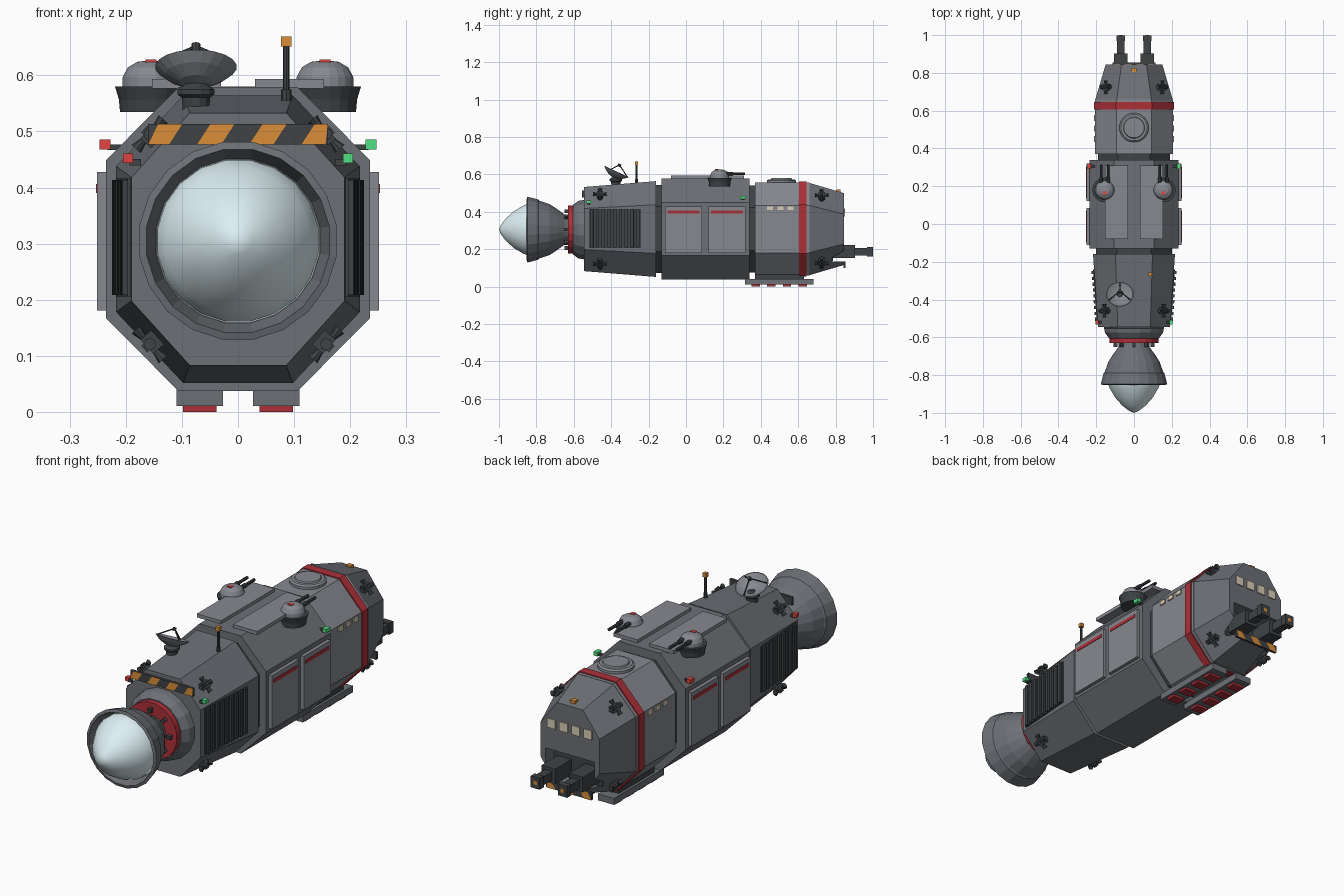
import bpy, bmesh, math
from mathutils import Matrix, Vector

if "Cube" in bpy.data.objects:
    bpy.data.objects.remove(bpy.data.objects["Cube"])

def mat(name, r, g, b):
    m = bpy.data.materials.new(name)
    m.diffuse_color = (r, g, b, 1)
    m.use_nodes = True
    m.node_tree.nodes["Principled BSDF"].inputs["Base Color"].default_value = m.diffuse_color
    return m

HULL = mat("hull_grey", .15, .16, .18)
LIGHT = mat("panel_grey", .24, .25, .28)
DARK = mat("dark_grey", .05, .055, .06)
RED = mat("red", .42, .03, .04)
LAMP = mat("red_lamp", .75, .06, .05)
GREEN = mat("green_lamp", .08, .75, .22)
ORANGE = mat("orange", .7, .27, .04)
GLOW = mat("pale_glow", .72, .86, .9)
CREAM = mat("window_cream", .7, .62, .47)
CZ = .308  # hull axis height

def finish(name, bm, m):
    bmesh.ops.recalc_face_normals(bm, faces=bm.faces)
    me = bpy.data.meshes.new(name)
    bm.to_mesh(me)
    bm.free()
    me.materials.append(m)
    ob = bpy.data.objects.new(name, me)
    bpy.context.collection.objects.link(ob)
    return ob

def add_box(bm, c, s, M=Matrix()):
    bmesh.ops.create_cube(bm, size=1, matrix=M @ Matrix.Translation(c) @ Matrix.Diagonal((*s, 1)))

def box(name, c, s, m, M=Matrix()):
    bm = bmesh.new()
    add_box(bm, c, s, M)
    return finish(name, bm, m)

def skin(bm, rings):
    for a, b in zip(rings, rings[1:]):
        for i in range(len(a)):
            j = (i + 1) % len(a)
            bm.faces.new((a[i], a[j], b[j], b[i]))
    bm.faces.new(rings[0])
    bm.faces.new(rings[-1])

def loft(name, sections, m=HULL):
    """Octagonal hull; section = y, half width, half height, flat half width, side half height."""
    bm, rings = bmesh.new(), []
    for y, w, h, t, s in sections:
        pts = [(t, h), (w, s), (w, -s), (t, -h), (-t, -h), (-w, -s), (-w, s), (-t, h)]
        rings.append([bm.verts.new((x, y, CZ + z)) for x, z in pts])
    skin(bm, rings)
    return finish(name, bm, m)

def lathe(name, profile, n, m, M=Matrix()):
    """Revolve (radius, height) points around local z."""
    bm, rings = bmesh.new(), []
    for r, z in profile:
        rings.append([bm.verts.new(M @ Vector((r * math.cos(a), r * math.sin(a), z)))
                      for a in (2 * math.pi * (i + .5) / n for i in range(n))])
    skin(bm, rings)
    bmesh.ops.remove_doubles(bm, verts=bm.verts, dist=1e-5)
    return finish(name, bm, m)

def rod(bm, a, b, r, n=8, r2=None):
    a, b = Vector(a), Vector(b)
    M = Matrix.Translation((a + b) / 2) @ (b - a).to_track_quat('Z', 'Y').to_matrix().to_4x4()
    bmesh.ops.create_cone(bm, cap_ends=True, segments=n, radius1=r, radius2=r if r2 is None else r2,
                          depth=(b - a).length, matrix=M)

# Hull sections
loft("engine_hull", [(-.545, .19, .225, .086, .11), (-.16, .217, .256, .098, .13)])
loft("rear_neck", [(-.17, .2, .235, .09, .12), (-.12, .2, .235, .09, .12)], DARK)
loft("middle_hull", [(-.13, .235, .271, .106, .141), (.34, .235, .271, .106, .141)])
loft("front_neck", [(.33, .19, .232, .085, .115), (.38, .19, .232, .085, .115)], DARK)
loft("crew_hull", [(.37, .206, .248, .092, .127), (.66, .206, .248, .092, .127)], LIGHT)
loft("red_band", [(.605, .211, .253, .094, .13), (.645, .211, .253, .094, .13)], RED)
nose = loft("nose", [(.655, .206, .248, .092, .127), (.845, .15, .192, .066, .08)])

# Docking recess cut into the nose
cutter = box("recess_cutter", (0, .84, .205), (.25, .12, .14), DARK)
cut = nose.modifiers.new("recess", 'BOOLEAN')
cut.object = cutter
cut.operation = 'DIFFERENCE'
cut.solver = 'EXACT'
bpy.context.view_layer.objects.active = nose
bpy.ops.object.modifier_apply(modifier=cut.name)
bpy.data.objects.remove(cutter)
box("recess_back", (0, .783, .205), (.245, .004, .135), DARK)

# Twin nose barrels
for x in (-.07, .07):
    bm = bmesh.new()
    add_box(bm, (x, .84, .187), (.07, .125, .07))
    add_box(bm, (x, .935, .187), (.038, .09, .04))
    add_box(bm, (x, .984, .187), (.046, .03, .052))
    finish("nose_barrel", bm, DARK)
    box("muzzle_light", (x, .999, .187), (.018, .002, .018), ORANGE)

# Hazard-striped plates, front and back
def hazard(name, y, z, half, h, out):
    box(name + "_plate", (0, y, z), (2 * half, .012, h), DARK)
    bm = bmesh.new()
    x, yy = -half - .006, y + out * .0075
    while x < half:
        pts = [(x, -1), (x + .043, -1), (x + .067, 1), (x + .024, 1)]
        bm.faces.new([bm.verts.new((min(max(px, -half), half), yy, z + s * h / 2)) for px, s in pts])
        x += .093
    finish(name + "_stripes", bm, ORANGE)

hazard("engine_hazard", -.55, .495, .16, .037, -1)
hazard("nose_hazard", .848, .117, .115, .034, 1)

# Windows
for i in range(4):
    box("nose_window", ((i - 1.5) * .062, .846, .396), (.042, .008, .042), CREAM)
for s in (-1, 1):
    for y in (.45, .505, .56):
        box("side_window", (s * .207, y, .419), (.01, .032, .02), CREAM)

# Main engine: collar, red ring, bolts, bell and glow (local z points to -y)
AFT = Matrix.Translation((0, 0, .305)) @ Matrix.Rotation(math.pi / 2, 4, 'X')
lathe("engine_collar", [(.163, .54), (.157, .575), (.135, .605)], 16, HULL, AFT)
lathe("engine_ring", [(.13, .60), (.13, .63)], 20, RED, AFT)
bm = bmesh.new()
for i in range(8):
    add_box(bm, (.098, 0, .637), (.02, .016, .026), AFT @ Matrix.Rotation(i * math.pi / 4, 4, 'Z'))
finish("engine_bolts", bm, DARK)
lathe("engine_bell", [(.07, .625), (.082, .65), (.112, .69), (.138, .73), (.157, .785), (.163, .79), (.178, .848),
                      (.165, .852), (.148, .80)], 20, HULL, AFT)
glow = lathe("engine_glow", [(.147, .80), (.145, .835), (.13, .87), (.1, .92), (.062, .962),
                             (.025, .99), (0, 1.0)], 20, GLOW, AFT)
for p in glow.data.polygons:
    p.use_smooth = True

for s in (-1, 1):
    # Side armour panels with red stripes
    for y in (-.013, .22):
        box("side_panel", (s * .24, y, .304), (.022, .198, .247), LIGHT)
        box("side_stripe", (s * .25, y, .398), (.007, .17, .016), RED)
    # Radiator grille following the hull taper
    M = Matrix.Translation((s * .2025, -.38, .311)) @ Matrix.Rotation(-s * math.atan2(.027, .385), 4, 'Z')
    box("radiator_back", (0, 0, 0), (.008, .28, .21), DARK, M)
    bm = bmesh.new()
    for i in range(9):
        add_box(bm, (s * .006, -.124 + i * .031, 0), (.014, .017, .205), M)
    finish("radiator_slats", bm, DARK)
    # Navigation lights
    lamp = GREEN if s > 0 else LAMP
    box("middle_nav_light", (s * .237, .305, .477), (.02, .03, .018), lamp)
    box("middle_nav_stem", (s * .218, .305, .472), (.03, .014, .01), DARK)
    box("rear_nav_light", (s * .196, -.52, .452), (.018, .022, .017), lamp)
    box("rear_nav_stem", (s * .183, -.52, .445), (.02, .012, .012), DARK)
    # Roof plates
    box("roof_plate", (s * .092, .115, .585), (.123, .39, .017), LIGHT)
    # Gun turrets
    T = Matrix.Translation((s * .155, .18, 0))
    lathe("turret_base", [(.056, .535), (.058, .557), (.065, .58)], 20, DARK, T)
    lathe("turret_dome", [(.052, .575), (.051, .597), (.042, .614), (.025, .624), (0, .627)], 20, LIGHT, T)
    box("turret_light", (0, -.016, .623), (.02, .018, .01), LAMP, T)
    bm = bmesh.new()
    for x in (-.018, .018):
        rod(bm, (s * .155 + x, .2, .604), (s * .155 + x, .315, .604), .007)
        rod(bm, (s * .155 + x, .2, .604), (s * .155 + x, .25, .604), .01)
    finish("turret_barrels", bm, DARK)
    # Belly skids with red pads
    box("skid", (s * .068, .498, .026), (.083, .365, .03), HULL)
    box("skid_mount", (s * .068, .5, .05), (.06, .26, .03), DARK)
    for i in range(4):
        box("skid_pad", (s * .068, .372 + i * .084, .007), (.06, .045, .014), RED)
    # Thruster quads on the slanted faces
    for v in (-1, 1):
        for y, x, z in ((-.46, .147, .178), (.725, .139, .172)):
            n = Vector((s * .74, 0, v * .67))
            t = Vector((0, 1, 0)).cross(n)
            R = Matrix((t, (0, 1, 0), n)).transposed().to_4x4()
            F = Matrix.Translation((s * x, y, CZ + v * z)) @ R
            bm = bmesh.new()
            add_box(bm, (0, 0, .008), (.034, .034, .026))
            add_box(bm, (0, 0, .023), (.016, .016, .008))
            for d in ((1, 0), (-1, 0), (0, 1), (0, -1)):
                rod(bm, (d[0] * .012, d[1] * .012, .014), (d[0] * .036, d[1] * .036, .014), .005, 8, .011)
            bm.transform(F)
            finish("thruster_quad", bm, DARK)

# Roof hatch
lathe("roof_hatch", [(.078, .55), (.078, .568), (.07, .574), (.057, .574), (.054, .58), (0, .58)],
      20, LIGHT, Matrix.Translation((0, .51, 0)))
box("nose_beacon", (0, .815, .512), (.026, .022, .014), ORANGE)

# Dish antenna, tipped forward
lathe("dish_mount", [(.024, .53), (.026, .56), (.034, .566), (.034, .575), (.012, .59)], 12, DARK,
      Matrix.Translation((-.075, -.375, 0)))
D = Matrix.Translation((-.075, -.372, .615)) @ Matrix.Rotation(math.radians(-25), 4, 'X')
lathe("dish_bowl", [(0, -.036), (.03, -.03), (.055, -.016), (.073, 0), (.069, .001), (.05, -.012),
                    (.027, -.024), (0, -.03)], 20, LIGHT, D)
bm = bmesh.new()
for i in range(3):
    a = math.radians(90 + 120 * i)
    rod(bm, (.065 * math.cos(a), .065 * math.sin(a), -.002), (0, 0, .04), .003, 6)
rod(bm, (0, 0, .03), (0, 0, .045), .008)
bm.transform(D)
finish("dish_feed", bm, DARK)

# Mast antenna
bm = bmesh.new()
rod(bm, (.086, -.265, .54), (.086, -.265, .655), .006)
rod(bm, (.086, -.265, .54), (.086, -.265, .575), .009)
finish("mast", bm, DARK)
box("mast_light", (.086, -.265, .66), (.018, .018, .018), ORANGE)
